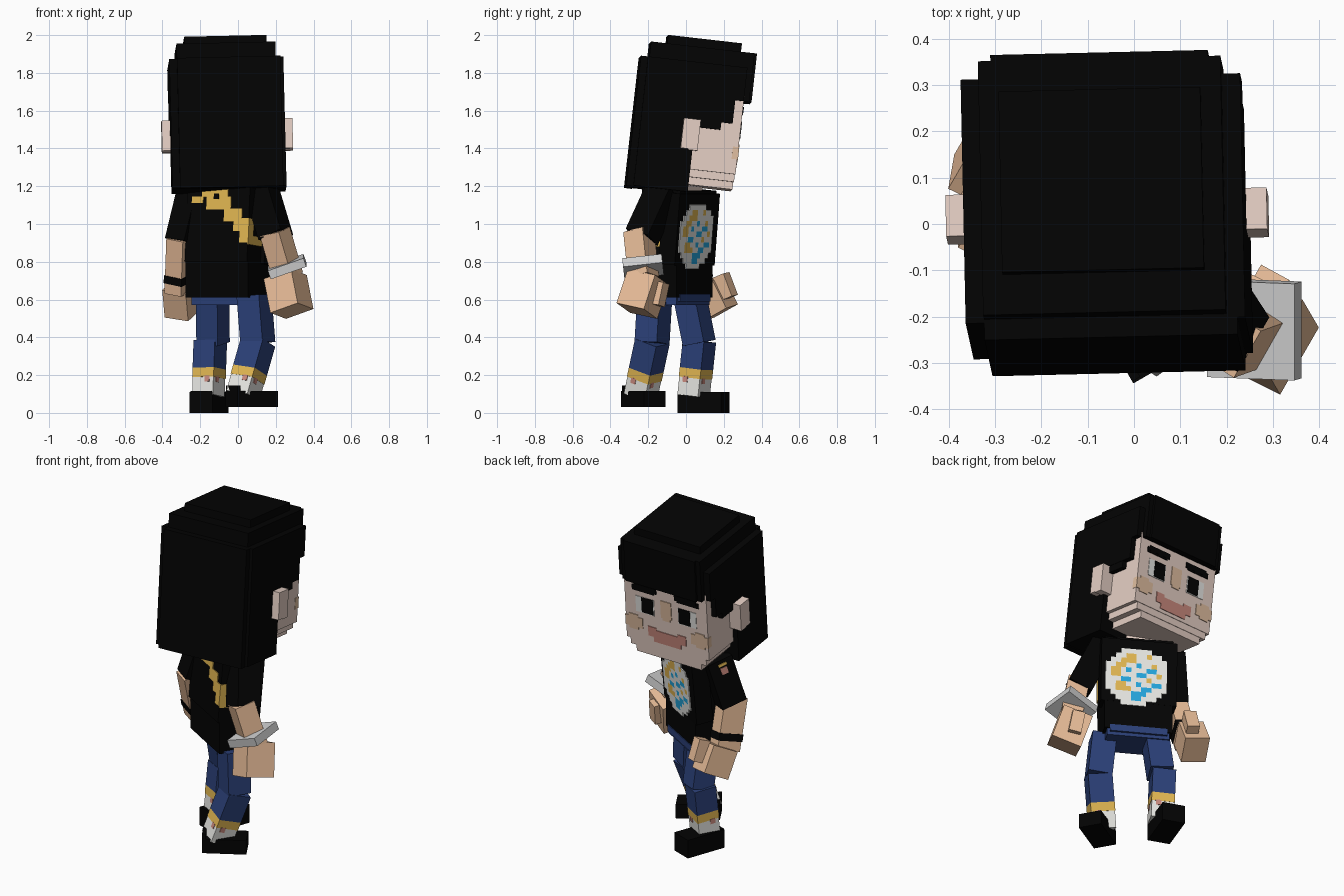
import bpy, bmesh, math
from mathutils import Matrix, Vector


def srgb(r, g, b):
    return tuple(((c / 255 + 0.055) / 1.055) ** 2.4 if c > 10 else c / 3294 for c in (r, g, b)) + (1,)


MATS = {}
for mat_name, rgb in {
    "black": (3, 3, 3), "face_skin": (229, 207, 196), "arm_skin": (236, 192, 155),
    "denim": (43, 64, 120), "gold": (226, 183, 82), "white": (232, 232, 228),
    "silver": (208, 208, 208), "pink": (202, 138, 126), "cyan": (36, 166, 222),
    "blush": (224, 190, 160),
}.items():
    m = bpy.data.materials.new(mat_name)
    m.diffuse_color = srgb(*rgb)
    MATS[mat_name] = m


def rot(angle, axis):
    return Matrix.Rotation(math.radians(angle), 4, axis)


def part(name, mat, frame, boxes):
    """One object from boxes (x0, x1, y0, y1, z0, z1) placed in a frame."""
    bm = bmesh.new()
    for x0, x1, y0, y1, z0, z1 in boxes:
        fit = Matrix.Translation(((x0 + x1) / 2, (y0 + y1) / 2, (z0 + z1) / 2)) @ \
            Matrix.Diagonal((x1 - x0, y1 - y0, z1 - z0, 1))
        bmesh.ops.create_cube(bm, size=1, matrix=frame @ fit)
    mesh = bpy.data.meshes.new(name)
    bm.to_mesh(mesh)
    bm.free()
    mesh.materials.append(MATS[mat])
    ob = bpy.data.objects.new(name, mesh)
    bpy.context.collection.objects.link(ob)
    return ob


def aim(p0, p1, yaw):
    """Frame at p0 whose z axis points to p1."""
    p0, p1 = Vector(p0), Vector(p1)
    z = (p1 - p0).normalized()
    ref = rot(yaw, 'Z').to_3x3() @ Vector((1, 0, 0))
    y = z.cross(ref).normalized()
    x = y.cross(z)
    frame = Matrix((x, y, z)).transposed().to_4x4()
    frame.translation = p0
    return frame, (p1 - p0).length


def limb(name, mat, p0, p1, w, d, yaw=-30):
    frame, n = aim(p0, p1, yaw)
    part(name, mat, frame, [(-w / 2, w / 2, -d / 2, d / 2, 0, n)])
    return frame


def sym(w, *rest):
    return (-w, w) + rest


def both(x0, x1, *rest):
    return [(x0, x1) + rest, (-x1, -x0) + rest]


# Head, leaning forward
H = Matrix.Translation((-0.051, 0, 1.185)) @ rot(1.2, 'Z') @ rot(-6.5, 'X') @ rot(-1.3, 'Y')
part("head", "face_skin", H, [
    sym(0.272, -0.05, 0.246, 0.10, 0.52),
    sym(0.25, -0.05, 0.243, 0.06, 0.10),
    sym(0.215, -0.05, 0.24, 0.02, 0.06)])
part("ears", "face_skin", H,
     both(0.25, 0.347, -0.02, 0.03, 0.20, 0.365) + both(0.29, 0.347, -0.06, 0.03, 0.205, 0.365))
part("hair", "black", H, [
    sym(0.302, -0.285, 0.004, -0.020, 0.668),
    (-0.262, 0.285, -0.322, -0.28, -0.025, 0.668),
    sym(0.302, 0.0, 0.20, 0.365, 0.668),
    sym(0.302, 0.15, 0.245, 0.49, 0.668),
    sym(0.262, -0.277, 0.275, 0.49, 0.749),
    sym(0.235, 0.26, 0.288, 0.49, 0.749),
    sym(0.218, -0.19, 0.203, 0.70, 0.795)]
    + both(0.26, 0.30, 0.03, 0.14, 0.325, 0.40))

# Face details as thin plates
F = 0.246
part("eyebrows", "black", H,
     both(0.06, 0.205, F, F + 0.006, 0.43, 0.462) + both(0.075, 0.22, F, F + 0.005, 0.42, 0.452))
part("eye_whites", "white", H, both(0.08, 0.20, F, F + 0.003, 0.285, 0.385))
part("pupils", "black", H, both(0.085, 0.16, F, F + 0.006, 0.29, 0.385))
part("nose_and_cheeks", "blush", H,
     [sym(0.035, F, F + 0.004, 0.29, 0.40), sym(0.025, F, F + 0.004, 0.275, 0.29)]
     + both(0.16, 0.274, F - 0.03, F + 0.004, 0.18, 0.245) + both(0.19, 0.25, F, F + 0.004, 0.165, 0.26))
part("mouth", "pink", H, [
    sym(0.125, F, F + 0.004, 0.15, 0.195),
    sym(0.09, F, F + 0.004, 0.12, 0.16)] + both(0.07, 0.125, F, F + 0.004, 0.19, 0.21))

# Torso, turned towards +x
T = Matrix.Translation((-0.045, -0.04, 0.61)) @ rot(-30, 'Z')
U = Matrix.Translation((-0.045, -0.04, 0.80)) @ rot(-30, 'Z') @ rot(-5, 'X')
B = -0.145
part("neck", "face_skin", U, [sym(0.09, -0.08, 0.06, 0.34, 0.45)])
part("shirt_hem", "black", T, [sym(0.19, -0.135, 0.098, 0, 0.195)])
part("shirt", "black", U, [sym(0.19, B, 0.09, -0.01, 0.385), sym(0.212, 0.0, 0.10, -0.01, 0.37)])
part("jeans_hips", "denim", T, [sym(0.175, -0.10, 0.09, -0.04, 0.01), sym(0.16, 0.08, 0.103, -0.02, 0.02)])

# Stepped stripe across the back, ending on the side
part("back_stripe", "gold", U, [(a, b, B - 0.005, B, c, d) for a, b, c, d in (
    (-0.16, -0.09, 0.30, 0.335), (-0.10, 0.06, 0.33, 0.383), (-0.07, 0.08, 0.265, 0.335),
    (0.04, 0.15, 0.20, 0.27), (0.10, 0.195, 0.15, 0.22), (0.14, 0.195, 0.09, 0.16))]
    + [(0.19, 0.195, B - 0.005, B + 0.05, 0.09, 0.22), (0.19, 0.195, B, 0.0, 0.08, 0.13)])
part("stripe_gap", "black", U, [(-0.025, 0.005, B - 0.008, B, 0.32, 0.35)])

# Round pixel emblem on the chest: w white, g gold, c cyan
EMBLEM = ["...wwwwww...",
          "..wwggwwgww.",
          ".wwgggwwwwww",
          "wwggwwcwwgww",
          "wggwcwwwccww",
          "wggwwwccwwgw",
          "wwwccwwwgwww",
          "wwggwwcwwccw",
          "wwgggwwccwww",
          ".wwwwcccwww.",
          "..wwwccwww..",
          "...wwwww...."]
S = 0.0285
cells = {"w": [], "g": [], "c": []}
for r, row in enumerate(EMBLEM):
    for c, key in enumerate(row):
        if key != ".":
            x, z = (6.6 - c) * S, 0.312 - r * S
            cells[key].append((x - S, x, 0.099, 0.106, z - S, z))
for key, mat in (("w", "white"), ("g", "gold"), ("c", "cyan")):
    part("emblem_" + mat, mat, U, cells[key])

# Arm on the +x side, with a square silver bangle
limb("right_sleeve", "black", (0.125, -0.12, 1.18), (0.20, -0.235, 0.93), 0.14, 0.14)
limb("right_forearm", "arm_skin", (0.195, -0.25, 0.96), (0.265, -0.225, 0.72), 0.12, 0.12)
limb("right_bangle", "silver", (0.268, -0.225, 0.752), (0.252, -0.23, 0.797), 0.20, 0.21, 0)
limb("right_hand", "arm_skin", (0.25, -0.20, 0.72), (0.285, -0.26, 0.54), 0.17, 0.17)
limb("right_thumb", "arm_skin", (0.29, -0.13, 0.69), (0.30, -0.155, 0.57), 0.07, 0.06)

# Arm on the -x side, with a dark band and a small shoulder patch
sleeve = limb("left_sleeve", "black", (-0.235, 0.05, 1.17), (-0.30, 0.0, 0.90), 0.12, 0.15)
part("shoulder_patch", "pink", sleeve, [(-0.065, -0.06, -0.015, 0.025, 0.045, 0.085)])
part("shoulder_trim", "gold", sleeve, [(-0.065, -0.06, -0.02, 0.03, 0.02, 0.035)])
limb("left_forearm", "arm_skin", (-0.302, -0.015, 0.93), (-0.312, 0.075, 0.64), 0.10, 0.14)
limb("left_band", "black", (-0.309, 0.045, 0.735), (-0.311, 0.058, 0.695), 0.108, 0.148)
limb("left_hand", "arm_skin", (-0.303, 0.108, 0.675), (-0.29, 0.182, 0.53), 0.14, 0.16)
limb("left_thumb", "arm_skin", (-0.24, 0.185, 0.73), (-0.23, 0.23, 0.61), 0.07, 0.07)

# Legs: thigh, banded shin, shoe
for side, hip, knee, ankle, shoe, yaw, base, w in (
        ("right", (0.085, -0.165, 0.62), (0.105, -0.18, 0.37), (0.025, -0.24, 0.09),
         (0.07, -0.228), -60, 0.03, 0.068),
        ("left", (-0.135, 0.02, 0.62), (-0.147, 0.07, 0.37), (-0.157, 0.04, 0.09),
         (-0.155, 0.09), -20, 0.0, 0.065)):
    end = (knee[0] + (0.015 if side == "left" else 0), knee[1], knee[2])
    limb(side + "_thigh", "denim", hip, end, 2 * w, 2 * w)
    frame, n = aim(ankle, knee, -30)
    part(side + "_sock", "white", frame, [sym(w - 0.002, -w + 0.002, w - 0.002, 0, 0.12)])
    part(side + "_cuff", "gold", frame, [sym(w, -w, w, 0.095, 0.145)])
    part(side + "_shin", "denim", frame, [sym(w, -w, w, 0.145, n + 0.01)])
    part(side + "_sock_spots", "pink", frame, [
        (0.01, 0.04, -w - 0.001, w + 0.001, 0.07, 0.10),
        sym(w + 0.001, -0.04, -0.01, 0.07, 0.10)])
    foot = Matrix.Translation((shoe[0], shoe[1], base)) @ rot(yaw, 'Z')
    part(side + "_shoe", "black", foot, [
        sym(0.065, -0.12, 0.125, 0, 0.085 if side == "right" else 0.11),
        sym(0.06, -0.12, -0.10, 0.05, 0.115)])
